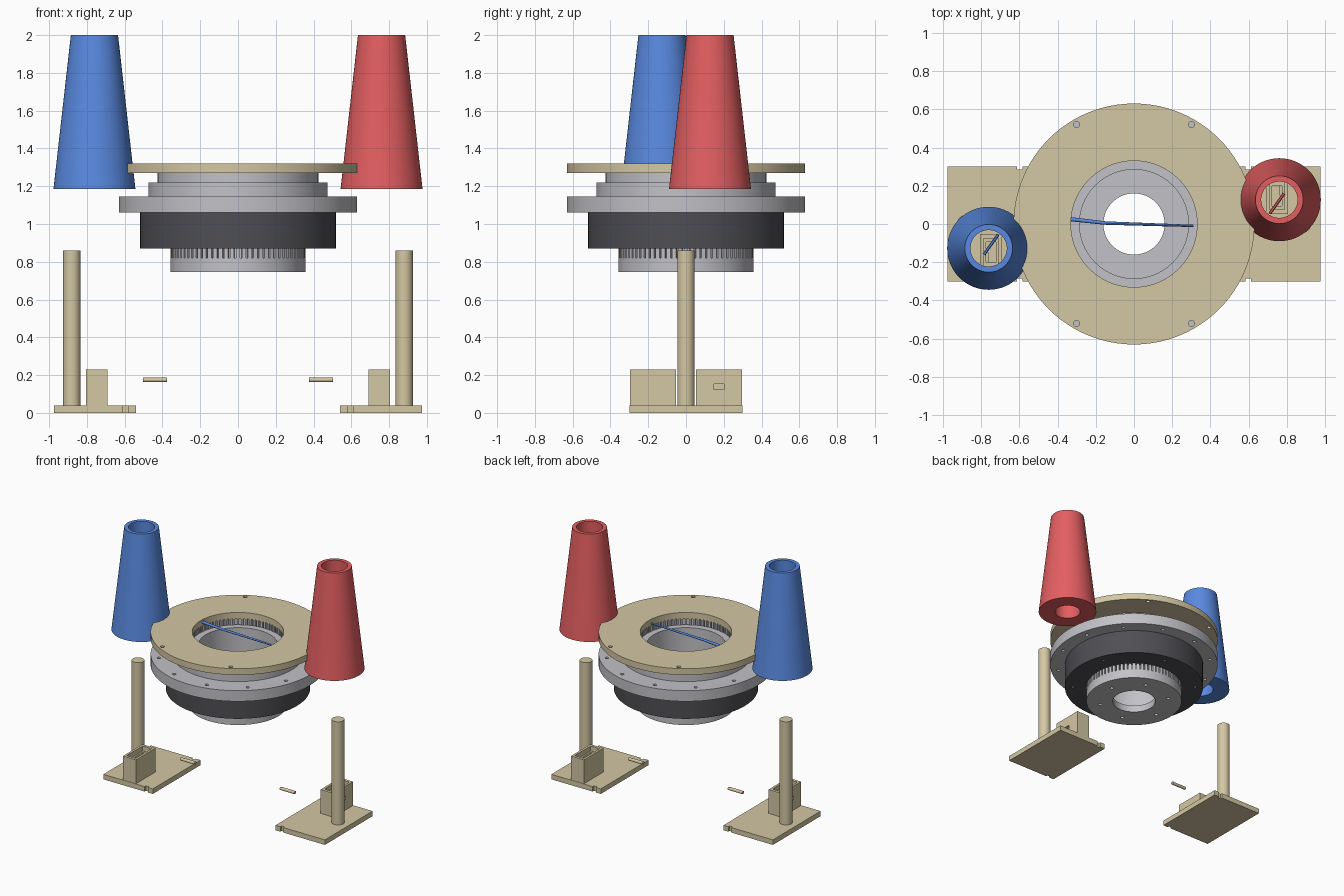
import bpy, bmesh
from math import radians, pi, cos, sin
from mathutils import Matrix, Vector

if "Cube" in bpy.data.objects:
    bpy.data.objects.remove(bpy.data.objects["Cube"], do_unlink=True)


def material(name, srgb):
    lin = [((c + 0.055) / 1.055) ** 2.4 for c in srgb] + [1]
    m = bpy.data.materials.new(name)
    m.use_nodes = True
    m.diffuse_color = lin
    m.node_tree.nodes["Principled BSDF"].inputs["Base Color"].default_value = lin
    return m


BEIGE = material("beige", (0.83, 0.78, 0.64))
GRAY = material("light gray", (0.76, 0.76, 0.78))
DARK = material("dark gray", (0.31, 0.31, 0.33))
RED = material("red", (0.89, 0.37, 0.38))
BLUE = material("blue", (0.35, 0.54, 0.88))


def finish(bm, name, mat, smooth=True):
    bmesh.ops.recalc_face_normals(bm, faces=bm.faces)
    mesh = bpy.data.meshes.new(name)
    bm.to_mesh(mesh)
    bm.free()
    ob = bpy.data.objects.new(name, mesh)
    bpy.context.collection.objects.link(ob)
    if mat:
        mesh.materials.append(mat)
    if smooth:
        shade(ob)
    return ob


def select(ob):
    bpy.ops.object.select_all(action="DESELECT")
    ob.select_set(True)
    bpy.context.view_layer.objects.active = ob


def shade(ob):
    select(ob)
    bpy.ops.object.shade_smooth_by_angle(angle=radians(30))


def lathe(name, profile, mat, centre=(0, 0), steps=96):
    """Spin a closed (radius, height) outline about a vertical axis."""
    bm = bmesh.new()
    vs = [bm.verts.new((r, 0, z)) for r, z in profile]
    es = [bm.edges.new((a, b)) for a, b in zip(vs, vs[1:] + vs[:1])]
    bmesh.ops.spin(bm, geom=vs + es, cent=(0, 0, 0), axis=(0, 0, 1),
                   angle=2 * pi, steps=steps)
    bmesh.ops.remove_doubles(bm, verts=bm.verts, dist=1e-5)
    bmesh.ops.translate(bm, verts=bm.verts, vec=(*centre, 0))
    return finish(bm, name, mat)


def add_box(bm, lo, hi, turn=0):
    lo, hi = Vector(lo), Vector(hi)
    m = (Matrix.Rotation(turn, 4, "Z") @ Matrix.Translation((lo + hi) / 2)
         @ Matrix.Diagonal((*(hi - lo), 1)))
    bmesh.ops.create_cube(bm, size=1, matrix=m)


def add_rod(bm, a, b, r1, r2=None, sides=32):
    a, b = Vector(a), Vector(b)
    rot = (b - a).to_track_quat("Z", "Y").to_matrix().to_4x4()
    bmesh.ops.create_cone(bm, cap_ends=True, segments=sides, radius1=r1,
                          radius2=r1 if r2 is None else r2, depth=(b - a).length,
                          matrix=Matrix.Translation((a + b) / 2) @ rot)


def rod(name, a, b, r, mat, r2=None, sides=32):
    bm = bmesh.new()
    add_rod(bm, a, b, r, r2, sides)
    return finish(bm, name, mat)


def cut(ob, bm):
    """Subtract the solids in bm from the object."""
    cutter = finish(bm, "cutter", None, False)
    cutter.hide_render = True
    mod = ob.modifiers.new("cut", "BOOLEAN")
    mod.operation, mod.solver, mod.object = "DIFFERENCE", "EXACT", cutter
    select(ob)
    bpy.ops.object.modifier_apply(modifier=mod.name)
    bpy.data.objects.remove(cutter, do_unlink=True)
    shade(ob)


def drill(ob, count, ring, r, z0, z1, start=0.0):
    bm = bmesh.new()
    for i in range(count):
        t = start + 2 * pi * i / count
        x, y = ring * cos(t), ring * sin(t)
        add_rod(bm, (x, y, z0), (x, y, z1), r, sides=16)
    cut(ob, bm)


def teeth(name, count, r0, r1, z0, z1, width, mat):
    bm = bmesh.new()
    for i in range(count):
        add_box(bm, (r0, -width / 2, z0), (r1, width / 2, z1), 2 * pi * i / count)
    return finish(bm, name, mat, False)


# Top plate
plate = lathe("top_plate", [(0.33, 1.27), (0.63, 1.27), (0.63, 1.32), (0.33, 1.32)], BEIGE)
bm = bmesh.new()
for sx in (-1, 1):
    for sy in (-1, 1):
        add_rod(bm, (sx * 0.3, sy * 0.52, 1.2), (sx * 0.3, sy * 0.52, 1.4), 0.016, sides=20)
cut(plate, bm)

# Stepped bearing flange
flange = lathe("bearing_flange", [(0.34, 1.06), (0.63, 1.06), (0.63, 1.145), (0.475, 1.145),
                                  (0.475, 1.22), (0.425, 1.22), (0.425, 1.27),
                                  (0.37, 1.27), (0.37, 1.2), (0.34, 1.2)], GRAY)
drill(flange, 12, 0.575, 0.013, 1.0, 1.2, radians(12))
teeth("upper_teeth", 72, 0.335, 0.38, 1.2, 1.268, 0.017, GRAY)

# Dark housing
housing = lathe("housing", [(0.335, 0.87), (0.52, 0.87), (0.52, 1.06), (0.335, 1.06)], DARK)
drill(housing, 6, 0.46, 0.014, 0.8, 0.92, radians(20))

# Inner sleeve with floor, bore and slotted rim
sleeve = lathe("inner_sleeve", [(0.16, 0.745), (0.358, 0.745), (0.358, 0.82), (0.335, 0.82),
                                (0.335, 1.22), (0.285, 1.22), (0.285, 0.8), (0.16, 0.8)], GRAY)
drill(sleeve, 6, 0.26, 0.014, 0.7, 0.775, radians(10))
teeth("lower_teeth", 72, 0.325, 0.357, 0.815, 0.87, 0.021, GRAY)

# Wire across the opening
rod("cross_wire", (-0.33, 0.025, 1.3), (-0.15, 0.005, 1.3), 0.011, BLUE, 0.009, 12)
rod("cross_wire_end", (-0.15, 0.005, 1.3), (0.31, -0.01, 1.3), 0.009, BLUE, 0.006, 12)

# Each side: cone, cone wire, base, post, slotted box and loose pin
for s, side, colour in ((1, "left", RED), (-1, "right", BLUE)):
    lathe(side + "_cone", [(0.095, 1.185), (0.217, 1.185), (0.125, 2.0), (0.095, 2.0)],
          colour, (s * 0.76, s * 0.127), 64)
    rod(side + "_cone_wire", (s * 0.71, s * 0.055, 1.3), (s * 0.785, s * 0.16, 1.3),
        0.008, colour, sides=12)

    bm = bmesh.new()
    add_box(bm, (0.54, -0.3, 0), (0.975, 0.3, 0.04))
    base = finish(bm, side + "_base", BEIGE, False)
    bm = bmesh.new()
    for y in (-0.3, 0.3):
        add_box(bm, (0.583, y - 0.015, -0.1), (0.612, y + 0.015, 0.1))
    cut(base, bm)

    bm = bmesh.new()
    add_box(bm, (0.69, 0.052, 0.038), (0.805, 0.297, 0.23))
    box = finish(bm, side + "_box", BEIGE, False)
    bm = bmesh.new()
    add_box(bm, (0.708, 0.075, 0.19), (0.787, 0.275, 0.3))
    cut(box, bm)
    bm = bmesh.new()
    add_box(bm, (0.722, 0.095, 0.07), (0.773, 0.2, 0.25))
    add_box(bm, (0.76, 0.148, 0.125), (0.85, 0.2, 0.152))
    cut(box, bm)
    turn = Matrix.Rotation(0 if s > 0 else pi, 4, "Z")
    for ob in (base, box):
        ob.data.transform(turn)

    rod(side + "_post", (s * 0.88, 0, 0.038), (s * 0.88, 0, 0.86), 0.046, BEIGE, sides=48)
    rod(side + "_pin", (s * 0.375, 0, 0.175), (s * 0.502, 0, 0.175), 0.012, BEIGE, sides=16)
